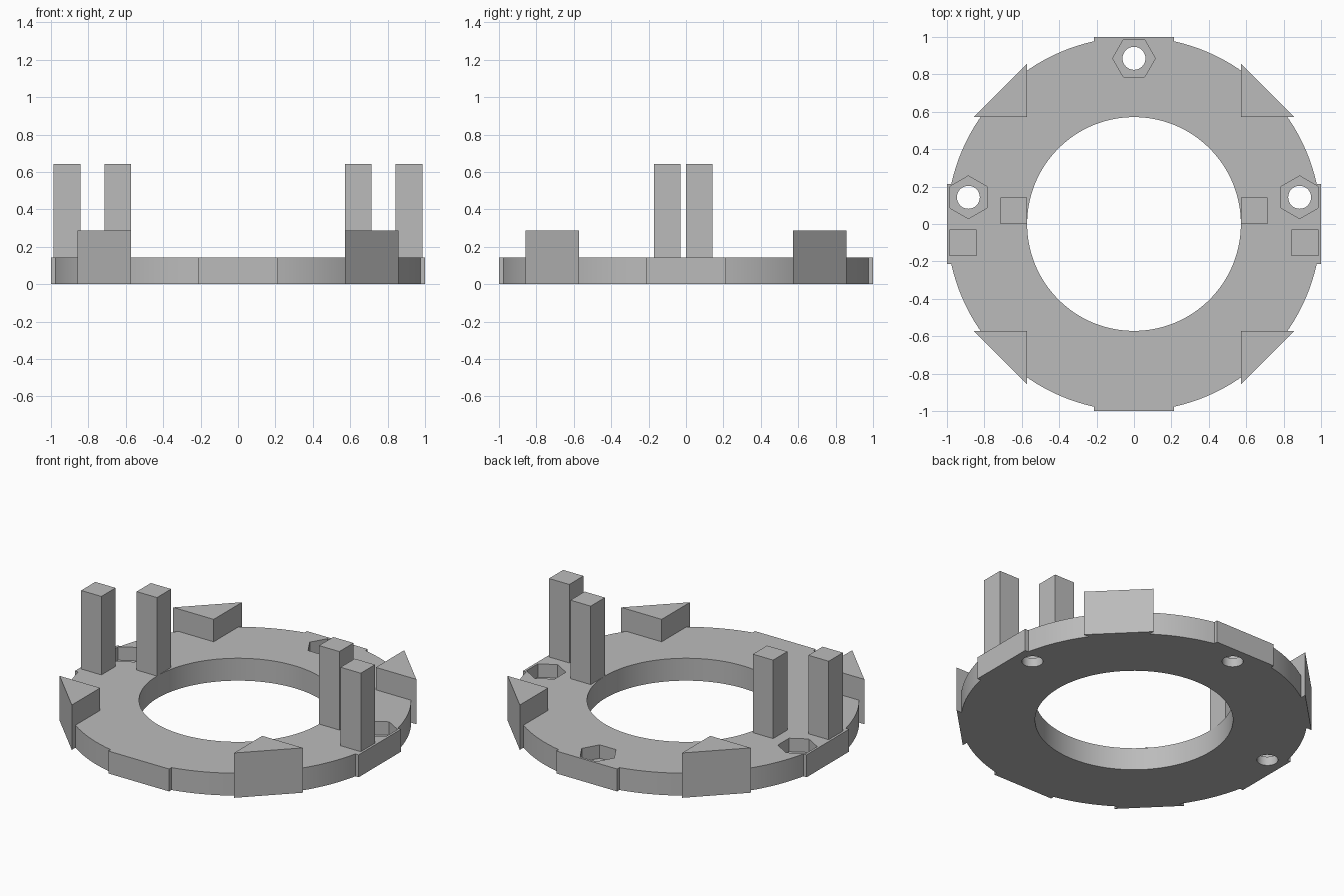
import bpy
import bmesh
from math import asin, cos, sin, pi

if "Cube" in bpy.data.objects:
    bpy.data.objects.remove(bpy.data.objects["Cube"], do_unlink=True)

U = 1 / 35            # one design unit
THICK = 5 * U         # ring thickness
INNER = 20 * U        # ring bore radius
TAB = 7.5 * U         # half width of the flat tabs

grey = bpy.data.materials.new("plain grey")
grey.use_nodes = True
colour = (0.5, 0.5, 0.5, 1)
grey.diffuse_color = colour
grey.node_tree.nodes["Principled BSDF"].inputs["Base Color"].default_value = colour


def prism(name, outline, bottom, top):
    """Extrude a flat outline upward into a solid."""
    bm = bmesh.new()
    base = bm.faces.new([bm.verts.new((x, y, bottom)) for x, y in outline])
    ext = bmesh.ops.extrude_face_region(bm, geom=[base])
    verts = [g for g in ext["geom"] if isinstance(g, bmesh.types.BMVert)]
    bmesh.ops.translate(bm, verts=verts, vec=(0, 0, top - bottom))
    bmesh.ops.recalc_face_normals(bm, faces=bm.faces)
    mesh = bpy.data.meshes.new(name)
    bm.to_mesh(mesh)
    bm.free()
    mesh.materials.append(grey)
    obj = bpy.data.objects.new(name, mesh)
    bpy.context.collection.objects.link(obj)
    return obj


def polygon(cx, cy, radius, sides, turn=0):
    return [(cx + radius * cos(turn + 2 * pi * i / sides),
             cy + radius * sin(turn + 2 * pi * i / sides)) for i in range(sides)]


def rectangle(x0, x1, y0, y1):
    return [(x0, y0), (x1, y0), (x1, y1), (x0, y1)]


# Ring outline: a flat tab and an arc, repeated for each quarter
start = asin(TAB)
STEPS = 24
quarter = [(1, -TAB), (1, TAB)]
for i in range(STEPS + 1):
    a = start + (pi / 2 - 2 * start) * i / STEPS
    quarter.append((cos(a), sin(a)))
outline = []
for k in range(4):
    outline += quarter
    quarter = [(-y, x) for x, y in quarter]
ring = prism("base_ring", outline, 0, THICK)

# Bore, bolt holes and hexagonal nut pockets
cutters = [prism("bore_cutter", polygon(0, 0, INNER, 128), -0.1, 0.3)]
for x, y, turn in ((0, 31, 0), (31, 5, pi / 2), (-31, 5, pi / 2)):
    cutters.append(prism("bolt_cutter", polygon(x * U, y * U, 2.15 * U, 32), -0.1, 0.3))
    cutters.append(prism("nut_cutter", polygon(x * U, y * U, 4 * U, 6, turn), 2 * U, 0.3))

bpy.context.view_layer.objects.active = ring
for cutter in cutters:
    cutter.hide_render = True
    mod = ring.modifiers.new("cut", "BOOLEAN")
    mod.operation = "DIFFERENCE"
    mod.solver = "EXACT"
    mod.object = cutter
    bpy.ops.object.modifier_apply(modifier=mod.name)
for cutter in cutters:
    bpy.data.objects.remove(cutter, do_unlink=True)

bpy.ops.object.select_all(action="DESELECT")
ring.select_set(True)
bpy.ops.object.shade_smooth_by_angle(angle=pi / 8)

# Triangular corner blocks and paired posts on both sides
near, far = INNER, 30 * U
for side, sx in (("left", 1), ("right", -1)):
    for end, sy in (("front", -1), ("back", 1)):
        corner = [(sx * near, sy * near), (sx * far, sy * near), (sx * near, sy * far)]
        prism(f"{end}_{side}_corner_block", corner, 0, 10 * U)
    prism(f"{side}_inner_post",
          rectangle(sx * 20 * U, sx * 25 * U, 0, 5 * U), 4 * U, 22.5 * U)
    prism(f"{side}_outer_post",
          rectangle(sx * 29.5 * U, sx * 34.5 * U, -6 * U, -U), 4 * U, 22.5 * U)
